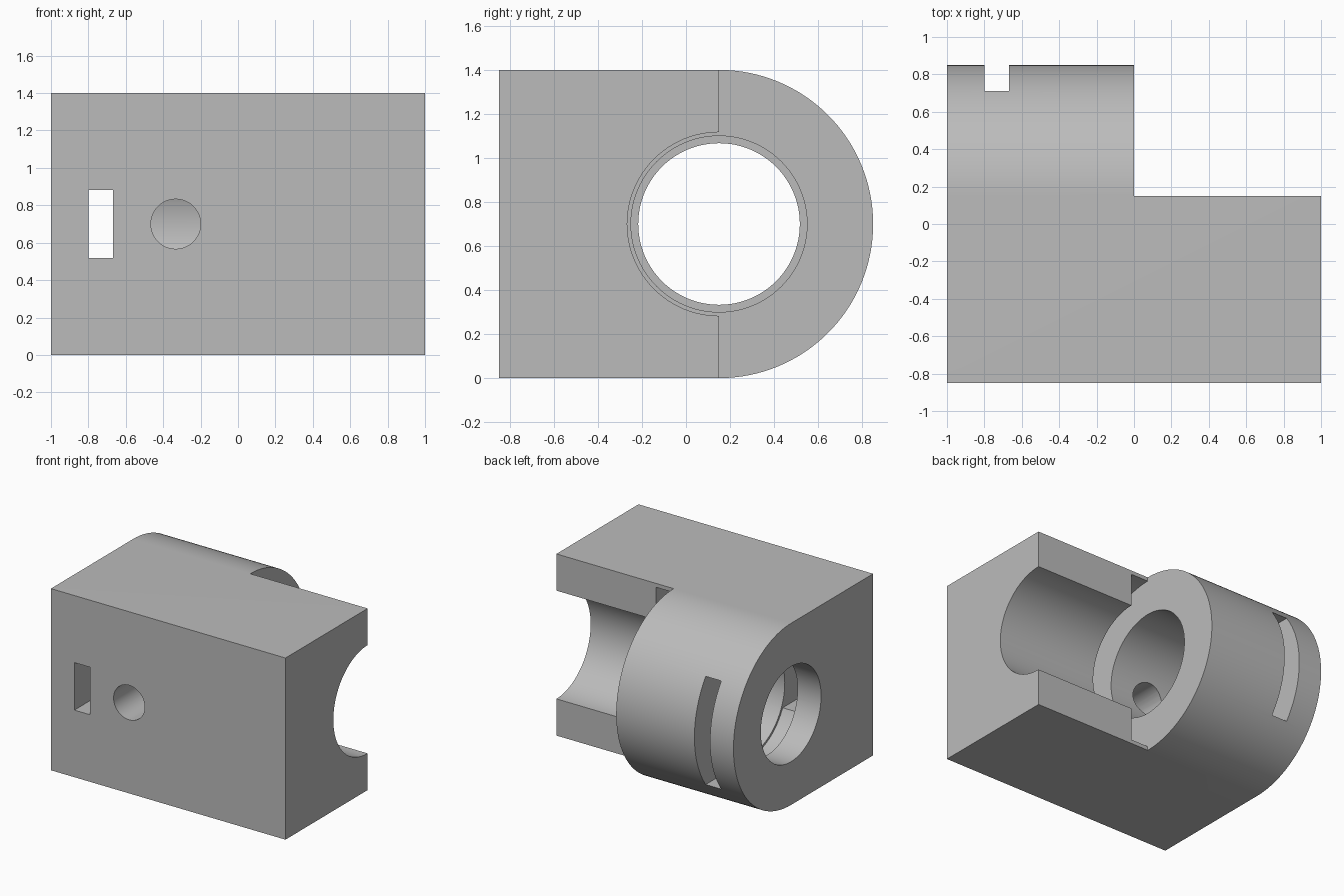
import bpy, bmesh, math

old = bpy.data.objects.get("Cube")
if old:
    bpy.data.objects.remove(old, do_unlink=True)

AXIS_Y, AXIS_Z = 0.15, 0.7      # centre line of the barrel, running along x

grey = bpy.data.materials.new("plain grey")
grey.use_nodes = True
colour = (0.5, 0.5, 0.5, 1)
grey.diffuse_color = colour
grey.node_tree.nodes["Principled BSDF"].inputs["Base Color"].default_value = colour


def prism(name, points, start, end, axis="x"):
    """Extrude a closed profile along x (points are y, z) or y (points are x, z)."""
    bm = bmesh.new()
    if axis == "x":
        verts = [bm.verts.new((start, a, b)) for a, b in points]
        move = (end - start, 0, 0)
    else:
        verts = [bm.verts.new((a, start, b)) for a, b in points]
        move = (0, end - start, 0)
    face = bm.faces.new(verts)
    out = bmesh.ops.extrude_face_region(bm, geom=[face])
    moved = [g for g in out["geom"] if isinstance(g, bmesh.types.BMVert)]
    bmesh.ops.translate(bm, verts=moved, vec=move)
    bmesh.ops.recalc_face_normals(bm, faces=bm.faces)
    mesh = bpy.data.meshes.new(name)
    bm.to_mesh(mesh)
    bm.free()
    mesh.materials.append(grey)
    obj = bpy.data.objects.new(name, mesh)
    bpy.context.collection.objects.link(obj)
    return obj


def arc(cx, cz, r, first=0, last=360, steps=96):
    count = steps if last - first == 360 else steps + 1
    angles = [math.radians(first + (last - first) * i / steps) for i in range(count)]
    return [(cx + r * math.cos(a), cz + r * math.sin(a)) for a in angles]


def rect(a0, a1, b0, b1):
    return [(a0, b0), (a1, b0), (a1, b1), (a0, b1)]


def bore(name, r, start, end):
    return prism(name, arc(AXIS_Y, AXIS_Z, r), start, end)


# Block with a rounded back
housing = prism("housing", [(-0.85, 1.4), (-0.85, 0)]
                + arc(AXIS_Y, AXIS_Z, 0.7, -90, 90, 64), -1, 1)

# U-shaped pocket that opens through the back of the barrel
pocket_half = 0.417
pocket = arc(AXIS_Y, AXIS_Z, pocket_half, 90, 270, 48) + [
    (1, AXIS_Z - pocket_half), (1, AXIS_Z + pocket_half)]

cutters = [
    # Remove the rounded half beside the barrel
    prism("back_corner_cutter", rect(AXIS_Y, 1, -0.2, 1.6), 0, 1.2),
    # Shallow round relief against the barrel end
    bore("relief_cutter", 0.67, 0, 0.15),
    # Stepped bore
    bore("trough_cutter", 0.417, 0, 1.2),
    bore("main_bore_cutter", 0.4, -0.7, 0.1),
    bore("end_bore_cutter", 0.367, -1.2, -0.6),
    prism("pocket_cutter", pocket, -0.8, -0.667),
    # Openings in the front wall
    prism("front_slot_cutter", rect(-0.8, -0.667, 0.517, 0.883), -1, AXIS_Y, "y"),
    prism("front_hole_cutter", arc(-0.333, AXIS_Z, 0.133, steps=48), -1, AXIS_Y, "y"),
]

bpy.context.view_layer.objects.active = housing
housing.select_set(True)
for cutter in cutters:
    cutter.hide_render = True
    cut = housing.modifiers.new(cutter.name, "BOOLEAN")
    cut.operation = "DIFFERENCE"
    cut.solver = "EXACT"
    cut.object = cutter
    bpy.ops.object.modifier_apply(modifier=cut.name)
    bpy.data.objects.remove(cutter, do_unlink=True)

bpy.ops.object.shade_smooth_by_angle(angle=math.radians(30))
